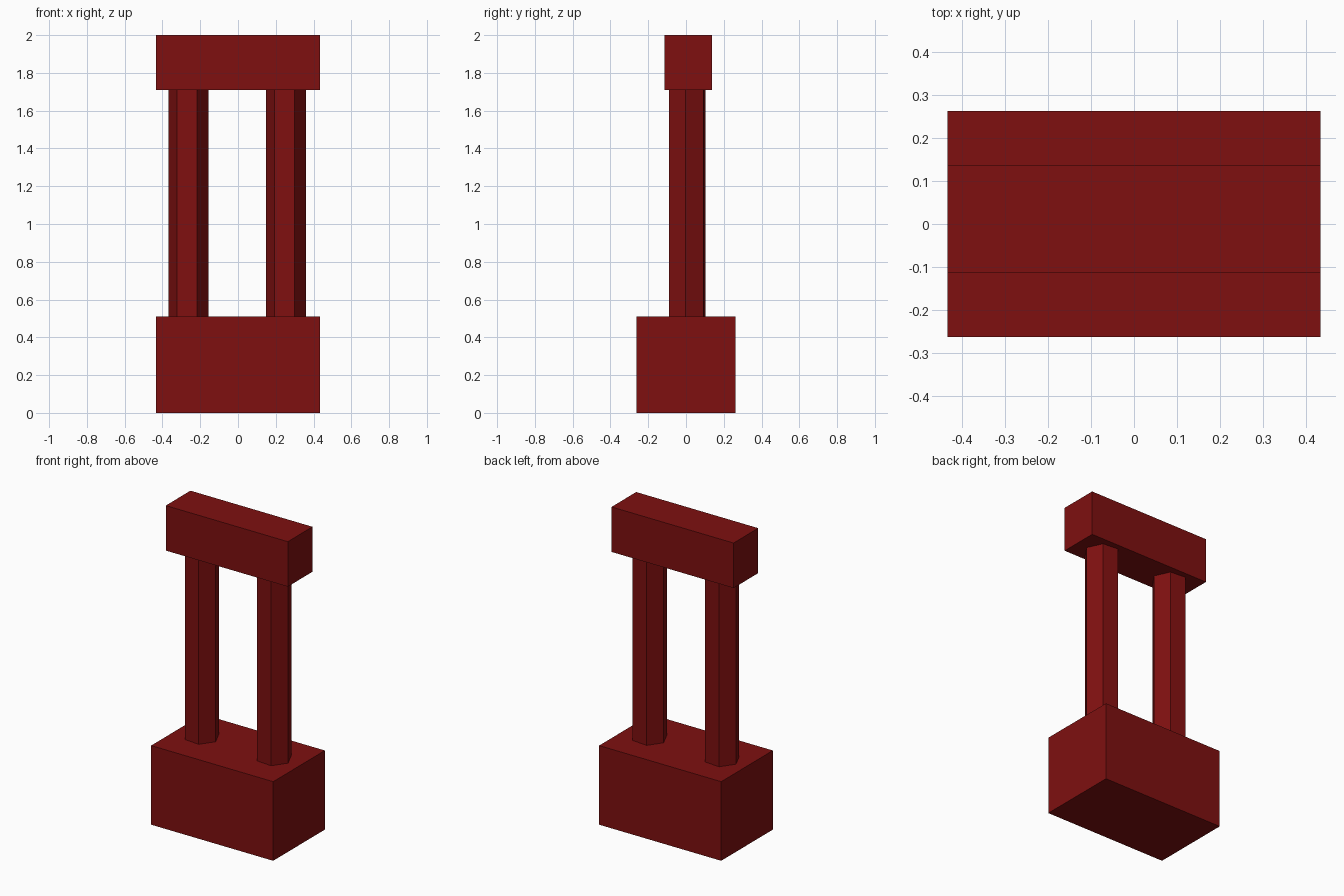
import bpy
import math

cube = bpy.data.objects.get("Cube")
if cube:
    bpy.data.objects.remove(cube, do_unlink=True)

# Single dark red paint
red = bpy.data.materials.new("dark_red")
red.use_nodes = True
colour = (0.21, 0.005, 0.005, 1.0)
red.diffuse_color = colour
red.node_tree.nodes["Principled BSDF"].inputs["Base Color"].default_value = colour


def finish(name):
    obj = bpy.context.object
    obj.name = name
    obj.data.materials.append(red)
    return obj


def block(name, width, y_front, y_back, z_low, z_high):
    bpy.ops.mesh.primitive_cube_add(
        size=1, location=(0, (y_front + y_back) / 2, (z_low + z_high) / 2))
    obj = finish(name)
    obj.scale = (width, y_back - y_front, z_high - z_low)
    bpy.ops.object.transform_apply(location=False, rotation=False, scale=True)


def pillar(name, x, z_low, z_high):
    # Six-sided post, turned slightly; the -95 degree turn puts a flat to the front
    bpy.ops.mesh.primitive_cylinder_add(
        vertices=6, radius=0.106, depth=z_high - z_low,
        location=(x, 0.006, (z_low + z_high) / 2),
        rotation=(0, 0, math.radians(-95)))
    finish(name)


BASE_TOP = 0.51
BEAM_BOTTOM = 1.71

# Heavy base, two posts and the beam across the top
block("base", 0.87, -0.263, 0.263, 0, BASE_TOP)
block("top_beam", 0.87, -0.114, 0.137, BEAM_BOTTOM, 2)
pillar("left_pillar", 0.254, BASE_TOP, BEAM_BOTTOM)
pillar("right_pillar", -0.262, BASE_TOP, BEAM_BOTTOM)
